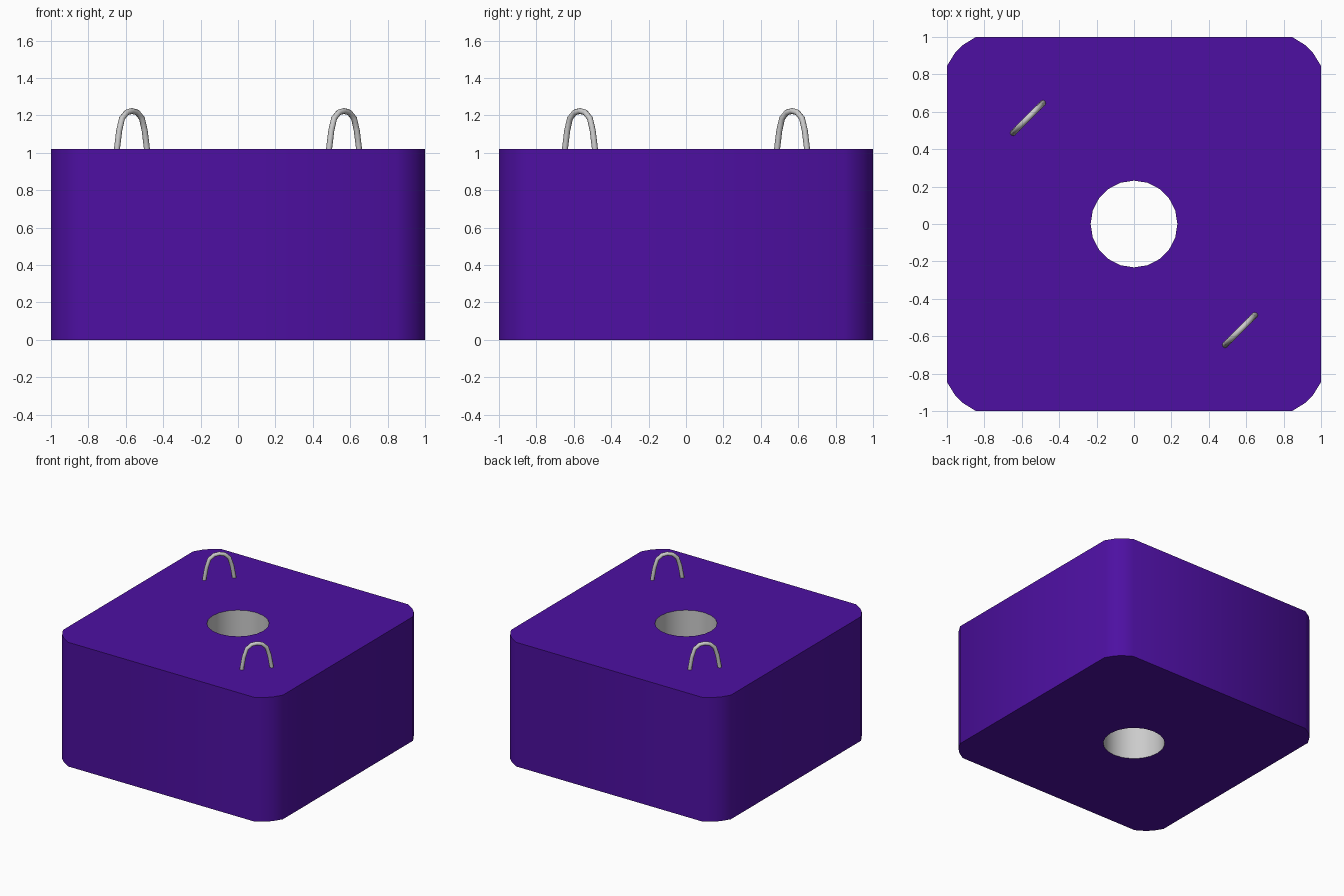
import bpy, bmesh, math

if "Cube" in bpy.data.objects:
    bpy.data.objects.remove(bpy.data.objects["Cube"])

HEIGHT, HOLE_R, HOLE_SIDES = 1.02, 0.232, 20


def finish(bm, name, mat=None):
    me = bpy.data.meshes.new(name)
    bm.to_mesh(me)
    bm.free()
    ob = bpy.data.objects.new(name, me)
    bpy.context.collection.objects.link(ob)
    if mat:
        me.materials.append(mat)
    bpy.ops.object.select_all(action='DESELECT')
    ob.select_set(True)
    bpy.context.view_layer.objects.active = ob
    bpy.ops.object.shade_smooth_by_angle(angle=math.radians(40))
    return ob


def ring(bm, pts, z):
    vs = [bm.verts.new((x, y, z)) for x, y in pts]
    return vs, [bm.edges.new((vs[i - 1], vs[i])) for i in range(len(vs))]


def wall(bm, low, high, inward=False):
    for i in range(len(low)):
        quad = (low[i - 1], low[i], high[i], high[i - 1])
        bm.faces.new(quad[::-1] if inward else quad)


purple = bpy.data.materials.new("purple")
purple.diffuse_color = (0.075, 0.005, 0.36, 1)
purple.use_nodes = True
purple.node_tree.nodes["Principled BSDF"].inputs["Base Color"].default_value = purple.diffuse_color

# Rounded square and hole outlines, both counter-clockwise
corner = [(1, 0.845), (0.957, 0.915), (0.915, 0.957), (0.845, 1)]
outline = []
for q in range(4):
    c, s = round(math.cos(q * math.pi / 2)), round(math.sin(q * math.pi / 2))
    outline += [(x * c - y * s, x * s + y * c) for x, y in corner]
hole = [(HOLE_R * math.cos(2 * math.pi * i / HOLE_SIDES),
         HOLE_R * math.sin(2 * math.pi * i / HOLE_SIDES)) for i in range(HOLE_SIDES)]

# Block: outer walls plus top and bottom faces pierced by the hole
bm = bmesh.new()
loops = []
for z in (0, HEIGHT):
    outer, e1 = ring(bm, outline, z)
    inner, e2 = ring(bm, hole, z)
    bmesh.ops.triangle_fill(bm, edges=e1 + e2, use_beauty=True,
                            normal=(0, 0, 1 if z else -1))
    loops.append(outer)
for f in bm.faces:
    f.normal_update()
    up = f.calc_center_median().z > 0.5
    if (f.normal.z > 0) != up:
        f.normal_flip()
wall(bm, *loops)
finish(bm, "block", purple)

# Grey bore through the block
bm = bmesh.new()
low, _ = ring(bm, hole, 0)
high, _ = ring(bm, hole, HEIGHT)
wall(bm, low, high, inward=True)
finish(bm, "bore_wall")

# Lifting loops: bent rods on opposite corners, set along the diagonal
half = [(0.081, 1.0), (0.079, 1.03), (0.068, 1.12), (0.053, 1.185), (0.028, 1.216)]
path = [(-x, z) for x, z in half] + [(0, 1.224)] + half[::-1]
for side, name in ((1, "right_lifting_loop"), (-1, "left_lifting_loop")):
    cu = bpy.data.curves.new(name, 'CURVE')
    cu.dimensions = '3D'
    cu.bevel_depth = 0.016
    cu.bevel_resolution = 2
    cu.use_fill_caps = True
    sp = cu.splines.new('POLY')
    sp.points.add(len(path) - 1)
    for p, (d, z) in zip(sp.points, path):
        p.co = (0.567 * side + d, -0.567 * side + d, z, 1)
    ob = bpy.data.objects.new(name, cu)
    bpy.context.collection.objects.link(ob)
    bpy.ops.object.select_all(action='DESELECT')
    ob.select_set(True)
    bpy.context.view_layer.objects.active = ob
    bpy.ops.object.convert(target='MESH')
    bpy.ops.object.shade_smooth_by_angle(angle=math.radians(50))
